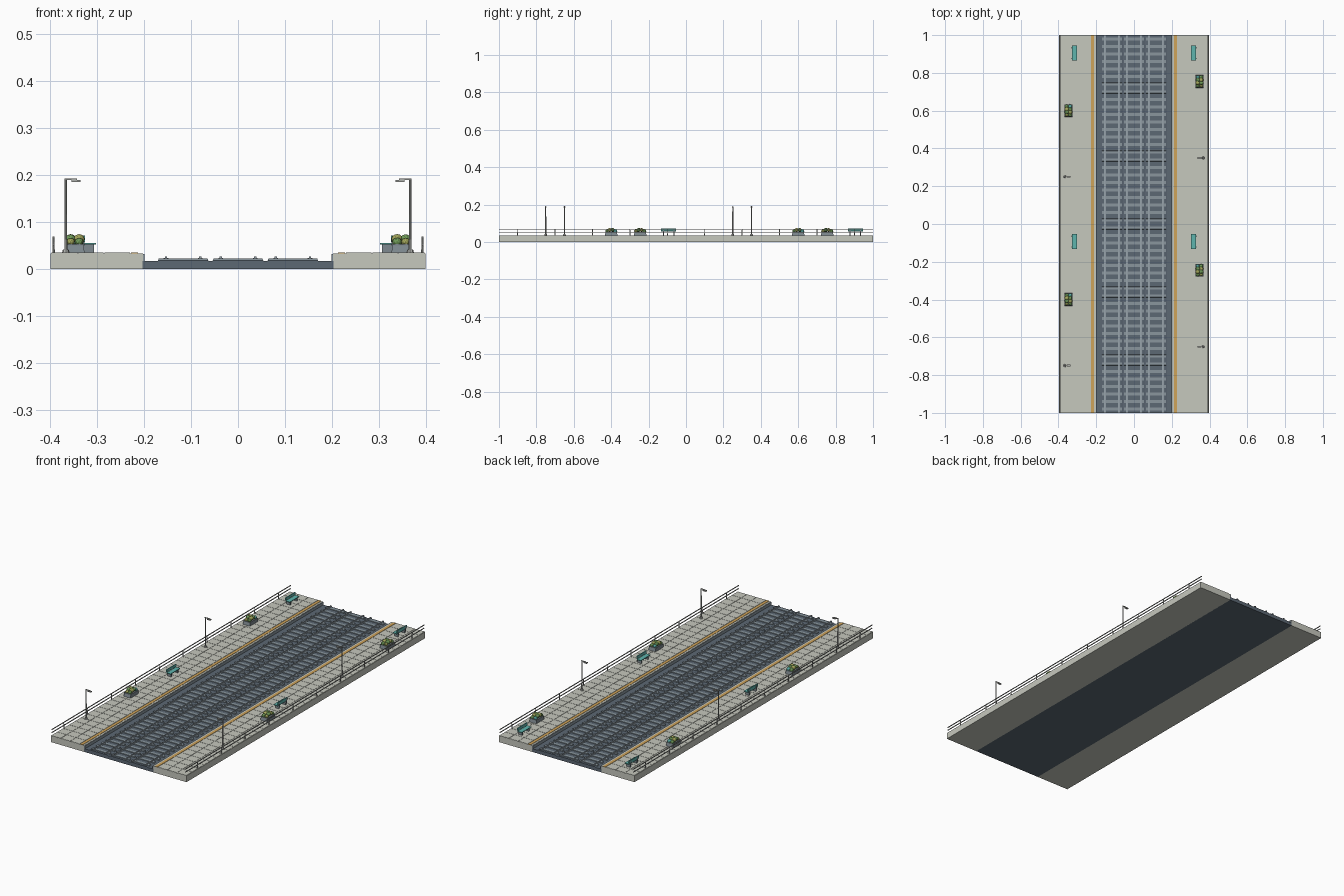
import bpy, bmesh, math, random
from mathutils import Matrix, Vector

if "Cube" in bpy.data.objects:
    bpy.data.objects.remove(bpy.data.objects["Cube"])

random.seed(4)


def material(name, hex_colour):
    m = bpy.data.materials.new(name)
    rgb = [int(hex_colour[i:i + 2], 16) / 255 for i in (0, 2, 4)]
    m.diffuse_color = [c / 12.92 if c < 0.04045 else ((c + 0.055) / 1.055) ** 2.4 for c in rgb] + [1]
    m.use_nodes = True
    m.node_tree.nodes["Principled BSDF"].inputs["Base Color"].default_value = m.diffuse_color
    return m


CONCRETE = material("pale concrete", "C6C8BE")
BALLAST = material("dark slate ballast", "5C6874")
SLEEPER = material("slate grey sleeper", "8A969E")
STEEL = material("rail steel", "98A4AC")
YELLOW = material("warning yellow", "CFA45A")
TEAL = material("teal", "5FB5AE")
METAL = material("light grey metal", "AEB0AC")
PLANTER = material("planter grey", "7F8A90")
GREEN = material("leaf green", "6F9A58")
OLIVE = material("olive green", "A3A75C")


def make(name, mat, fill):
    """New object whose mesh is drawn by fill(bm)."""
    bm = bmesh.new()
    fill(bm)
    bmesh.ops.recalc_face_normals(bm, faces=bm.faces)
    me = bpy.data.meshes.new(name)
    bm.to_mesh(me)
    bm.free()
    me.materials.append(mat)
    ob = bpy.data.objects.new(name, me)
    bpy.context.collection.objects.link(ob)
    return ob


def box(bm, x0, x1, y0, y1, z0, z1, taper=1.0):
    c = Vector(((x0 + x1) / 2, (y0 + y1) / 2, (z0 + z1) / 2))
    m = Matrix.Translation(c) @ Matrix.Diagonal((abs(x1 - x0), y1 - y0, z1 - z0, 1))
    for v in bmesh.ops.create_cube(bm, size=1, matrix=m)["verts"]:
        if v.co.z > c.z:
            v.co.x = c.x + (v.co.x - c.x) * taper
            v.co.y = c.y + (v.co.y - c.y) * taper


def extrude_y(bm, pts):
    """Run an (x, z) cross-section along the whole length."""
    face = bm.faces.new([bm.verts.new((x, -1, z)) for x, z in pts])
    new = bmesh.ops.extrude_face_region(bm, geom=[face])["geom"]
    bmesh.ops.translate(bm, vec=(0, 2, 0), verts=[g for g in new if isinstance(g, bmesh.types.BMVert)])


def cylinder(bm, x, y, z0, z1, r0, r1, n=8):
    bmesh.ops.create_cone(bm, cap_ends=True, segments=n, radius1=r0, radius2=r1, depth=z1 - z0,
                          matrix=Matrix.Translation((x, y, (z0 + z1) / 2)))


def ball(bm, x, y, z, r):
    bmesh.ops.create_icosphere(bm, subdivisions=2, radius=r,
                               matrix=Matrix.Translation((x, y, z)) @ Matrix.Diagonal((1, 1, 0.85, 1)))


# Track bed and three tracks
TRACKS = (-0.1165, 0, 0.1165)
TOP = 0.035
make("track_bed", BALLAST, lambda bm: box(bm, -0.203, 0.203, -1, 1, 0, 0.017))


def ballast(bm):
    for c in TRACKS:
        extrude_y(bm, [(c - 0.058, 0.016), (c + 0.058, 0.016), (c + 0.05, 0.0195), (c - 0.05, 0.0195)])


def sleepers(bm):
    for c in TRACKS:
        for i in range(50):
            y = -0.98 + i * 0.04
            box(bm, c - 0.054, c + 0.054, y - 0.008, y + 0.008, 0.017, 0.0225, 0.96)


def rails(bm):
    for c in TRACKS:
        for s in (-1, 1):
            r = c + s * 0.0365
            extrude_y(bm, [(r - 0.005, 0.0215), (r + 0.005, 0.0215), (r + 0.005, 0.0232), (r + 0.0025, 0.024),
                           (r + 0.0025, 0.0268), (r - 0.0025, 0.0268), (r - 0.0025, 0.024), (r - 0.005, 0.0232)])


make("ballast", BALLAST, ballast)
make("sleepers", SLEEPER, sleepers)
make("rails", STEEL, rails)

# Everything on a platform; s mirrors it, the rest are positions along y
for side, s, lamp_y, plant_y in (("left", -1, (-0.75, 0.25), (-0.4, 0.6)),
                                 ("right", 1, (-0.65, 0.35), (-0.245, 0.755))):
    # Platform slab, edge facing, warning strip, paving
    make(side + "_platform", CONCRETE, lambda bm: box(bm, s * 0.202, s * 0.398, -1, 1, 0, 0.0335))
    make(side + "_edge_facing", SLEEPER, lambda bm: box(bm, s * 0.199, s * 0.203, -1, 1, 0.016, 0.0325))
    make(side + "_warning_strip", YELLOW, lambda bm: box(bm, s * 0.212, s * 0.227, -1, 1, 0.033, TOP))

    def paving(bm):
        for i in range(3):
            for j in range(40):
                x, y = 0.2295 + i * 0.056, -1 + j * 0.05
                box(bm, s * x, s * (x + 0.0545), y + 0.0008, y + 0.0492, 0.033, TOP)
    make(side + "_paving", CONCRETE, paving)

    # Safety railing
    def railing(bm):
        for i in range(10):
            cylinder(bm, s * 0.392, -0.9 + i * 0.2, 0.033, 0.069, 0.0028, 0.0018)
        for z in (0.052, 0.068):
            box(bm, s * 0.3902, s * 0.3938, -1, 1, z - 0.0018, z + 0.0018)
    make(side + "_railing", METAL, railing)

    # Street lamps
    def lamps(bm):
        for y in lamp_y:
            cylinder(bm, s * 0.366, y, 0.033, 0.042, 0.0085, 0.006)
            cylinder(bm, s * 0.366, y, 0.04, 0.193, 0.0032, 0.0026)
            box(bm, s * 0.369, s * 0.342, y - 0.002, y + 0.002, 0.189, 0.193)
            box(bm, s * 0.354, s * 0.335, y - 0.005, y + 0.005, 0.185, 0.19)
    make(side + "_lamps", METAL, lamps)

    # Benches facing the tracks
    def bench_seats(bm):
        for y in (-0.093, 0.905):
            box(bm, s * 0.302, s * 0.326, y - 0.04, y + 0.04, 0.052, 0.056)
            box(bm, s * 0.325, s * 0.329, y - 0.04, y + 0.04, 0.058, 0.072)

    def bench_legs(bm):
        for y in (-0.093, 0.905):
            for d in (-0.028, 0.028):
                box(bm, s * 0.306, s * 0.327, y + d - 0.003, y + d + 0.003, 0.034, 0.0525)
                box(bm, s * 0.3265, s * 0.33, y + d - 0.003, y + d + 0.003, 0.045, 0.069)
    make(side + "_bench_seats", TEAL, bench_seats)
    make(side + "_bench_legs", PLANTER, bench_legs)

    # Planters with round shrubs
    def planters(bm):
        for y in plant_y:
            box(bm, s * 0.326, s * 0.368, y - 0.034, y + 0.034, 0.034, 0.051, 0.9)
            box(bm, s * 0.3265, s * 0.3675, y - 0.032, y + 0.032, 0.05, 0.054)
    make(side + "_planters", PLANTER, planters)

    spots = [(i, j, random.uniform(0.9, 1.1)) for j in range(4) for i in range(2)]
    for k, (label, mat) in enumerate((("green", GREEN), ("olive", OLIVE), ("teal", TEAL))):
        def shrubs(bm):
            for y in plant_y:
                for n, (i, j, g) in enumerate(spots):
                    if (0, 1, 1, 0, 0, 1, 2, 0)[n] == k:
                        mid = j in (1, 2)
                        ball(bm, s * (0.338 + i * 0.018), y - 0.022 + j * 0.0147,
                             0.064 if mid else 0.058, g * (0.0125 if mid else 0.01))
        make(f"{side}_{label}_shrubs", mat, shrubs)
